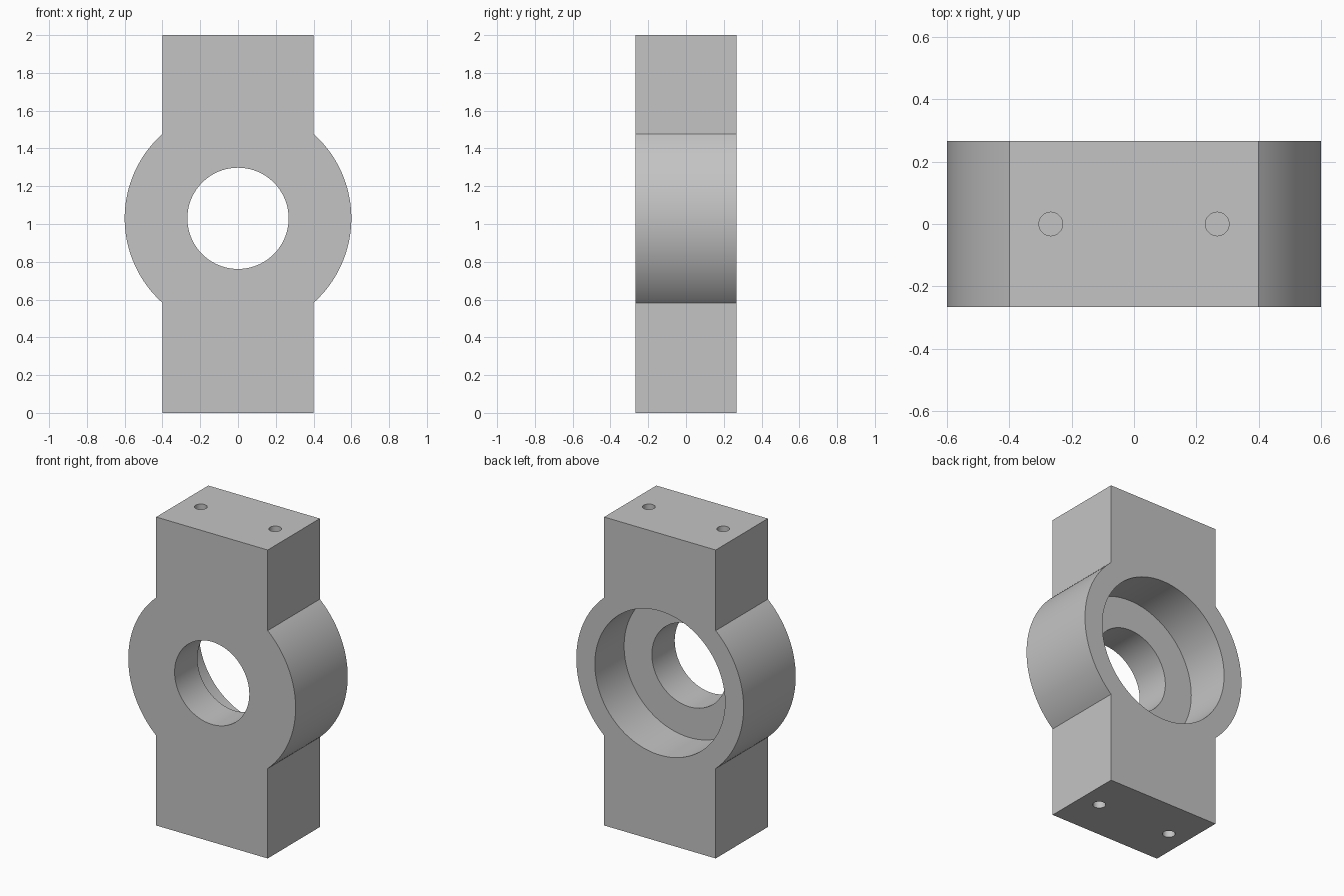
import bpy
import bmesh
from math import acos, asin, cos, pi, radians, sin
from mathutils import Matrix, Vector

old = bpy.data.objects.get("Cube")
if old:
    bpy.data.objects.remove(old, do_unlink=True)

HALF_W, HALF_D, HEIGHT = 0.40, 0.267, 2.0
HUB_Z, HUB_R = 1.03, 0.60
BORE_R, RECESS_R, RECESS_DEPTH = 0.268, 0.467, 0.30
BOLT_X, BOLT_R, BOLT_DEPTH = 0.267, 0.038, 0.30

# Single grey material
grey = bpy.data.materials.new("machined_grey")
grey.use_nodes = True
colour = (0.55, 0.55, 0.55, 1)
grey.diffuse_color = colour
grey.node_tree.nodes["Principled BSDF"].inputs["Base Color"].default_value = colour


def add_object(name, bm):
    mesh = bpy.data.meshes.new(name)
    bmesh.ops.recalc_face_normals(bm, faces=bm.faces)
    bm.to_mesh(mesh)
    bm.free()
    obj = bpy.data.objects.new(name, mesh)
    mesh.materials.append(grey)
    bpy.context.collection.objects.link(obj)
    return obj


def cylinder(name, radius, start, end, segments):
    start, end = Vector(start), Vector(end)
    axis = end - start
    turn = axis.to_track_quat("Z", "Y").to_matrix().to_4x4()
    bm = bmesh.new()
    bmesh.ops.create_cone(bm, cap_ends=True, segments=segments,
                          radius1=radius, radius2=radius, depth=axis.length,
                          matrix=Matrix.Translation((start + end) / 2) @ turn)
    obj = add_object(name, bm)
    obj.hide_render = True
    return obj


# Body outline: a straight bar with a round hub bulging from both sides
reach = acos(HALF_W / HUB_R)
steps = 48
arc = [-reach + 2 * reach * i / steps for i in range(steps + 1)]
right_side = [(HUB_R * cos(a), HUB_Z + HUB_R * sin(a)) for a in arc]
right_side = [(HALF_W, 0)] + right_side + [(HALF_W, HEIGHT)]
outline = right_side + [(-x, z) for x, z in reversed(right_side)]

bm = bmesh.new()
face = bm.faces.new([bm.verts.new((x, -HALF_D, z)) for x, z in outline])
moved = bmesh.ops.extrude_face_region(bm, geom=[face])["geom"]
bmesh.ops.translate(bm, vec=(0, 2 * HALF_D, 0),
                    verts=[v for v in moved if isinstance(v, bmesh.types.BMVert)])
body = add_object("bearing_block", bm)

# Through bore and the wider bearing recess open at the back
cutters = [
    cylinder("bore_cutter", BORE_R, (0, -0.5, HUB_Z), (0, 0.5, HUB_Z), 96),
    cylinder("recess_cutter", RECESS_R, (0, HALF_D - RECESS_DEPTH, HUB_Z),
             (0, 0.5, HUB_Z), 128),
]
# Blind bolt holes in both ends
for x in (-BOLT_X, BOLT_X):
    cutters.append(cylinder("top_bolt_cutter", BOLT_R,
                            (x, 0, HEIGHT - BOLT_DEPTH), (x, 0, HEIGHT + 0.1), 32))
    cutters.append(cylinder("bottom_bolt_cutter", BOLT_R,
                            (x, 0, -0.1), (x, 0, BOLT_DEPTH), 32))

bpy.ops.object.select_all(action="DESELECT")
bpy.context.view_layer.objects.active = body
body.select_set(True)
for cutter in cutters:
    cut = body.modifiers.new(cutter.name, "BOOLEAN")
    cut.operation = "DIFFERENCE"
    cut.solver = "EXACT"
    cut.object = cutter
    bpy.ops.object.modifier_apply(modifier=cut.name)
    bpy.data.objects.remove(cutter, do_unlink=True)

bpy.ops.object.shade_smooth_by_angle(angle=radians(30))
